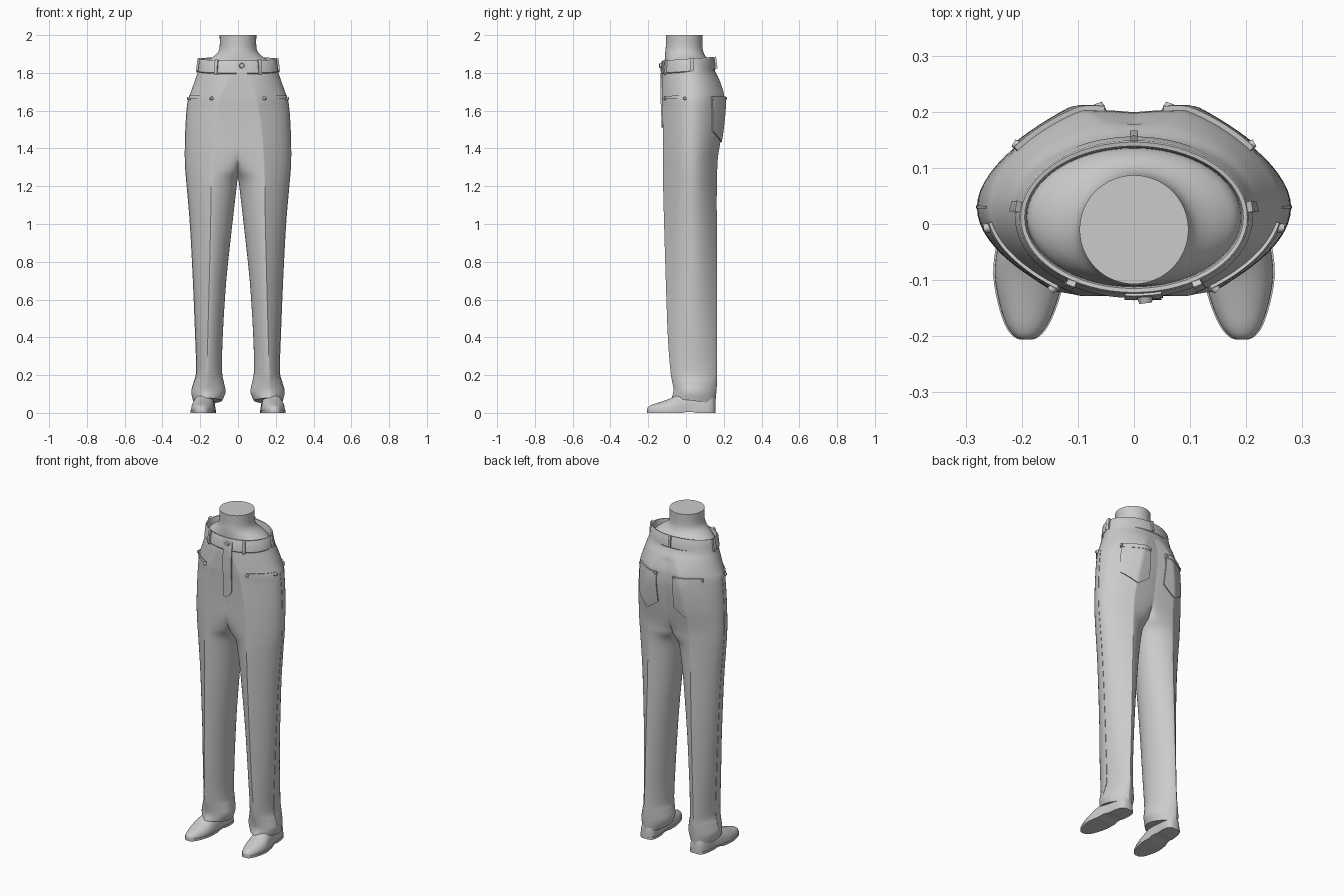
import bpy, bmesh, math
from mathutils import Vector
from mathutils.bvhtree import BVHTree

if "Cube" in bpy.data.objects:
    bpy.data.objects.remove(bpy.data.objects["Cube"])

grey = bpy.data.materials.new("plain grey")
grey.use_nodes = True
grey.diffuse_color = (0.6, 0.6, 0.6, 1)
grey.node_tree.nodes["Principled BSDF"].inputs["Base Color"].default_value = (0.6, 0.6, 0.6, 1)
SIDE_Y = 0.03  # depth of the side seams


def finish(name, bm, angle=40):
    """Turn a bmesh into a smooth-shaded grey object."""
    bmesh.ops.recalc_face_normals(bm, faces=bm.faces)
    mesh = bpy.data.meshes.new(name)
    bm.to_mesh(mesh)
    obj = bpy.data.objects.new(name, mesh)
    bpy.context.collection.objects.link(obj)
    mesh.materials.append(grey)
    bpy.ops.object.select_all(action='DESELECT')
    obj.select_set(True)
    bpy.context.view_layer.objects.active = obj
    bpy.ops.object.shade_smooth_by_angle(angle=math.radians(angle))


def loft(bm, rings, cap_start=False, cap_end=False):
    """Skin a list of closed rings of points."""
    rows = [[bm.verts.new(p) for p in ring] for ring in rings]
    n = len(rows[0])
    for a, b in zip(rows, rows[1:]):
        for i in range(n):
            j = (i + 1) % n
            bm.faces.new((a[i], a[j], b[j], b[i]))
    if cap_start:
        bm.faces.new(rows[0][::-1])
    if cap_end:
        bm.faces.new(rows[-1])


def spline(table, steps):
    """Catmull-Rom interpolation of table rows."""
    out = []
    for i in range(len(table) - 1):
        p = [table[max(0, min(len(table) - 1, i + d))] for d in (-1, 0, 1, 2)]
        for s in range(steps):
            t = s / steps
            out.append([b + t / 2 * (c - a + t * (2 * a - 5 * b + 4 * c - d + t * (3 * (b - c) + d - a)))
                        for a, b, c, d in zip(*p)])
    return out + [list(table[-1])]


def ellipse(cx, cy, rx, ry, z, n=64):
    return [(cx + rx * math.cos(2 * math.pi * i / n), cy + ry * math.sin(2 * math.pi * i / n), z)
            for i in range(n)]


# Trousers: height, outer x, inner x, crease x, front y, back y, inner roundness
PROFILE = [
    (.065, .238, .084, .168, -.076, .155, 1),
    (.11, .247, .066, .168, -.066, .160, 1),
    (.16, .234, .074, .167, -.072, .164, 1),
    (.22, .220, .084, .165, -.082, .165, 1),
    (.40, .225, .081, .160, -.096, .165, 1),
    (.70, .237, .062, .152, -.107, .165, 1),
    (1.0, .253, .030, .145, -.116, .163, 1),
    (1.2, .270, .007, .142, -.121, .163, .8),
    (1.28, .277, 0, .140, -.121, .165, .25),
    (1.36, .280, 0, .137, -.121, .170, .03),
    (1.48, .278, 0, .128, -.122, .190, .01),
    (1.60, .271, 0, .110, -.125, .203, 0),
    (1.66, .263, 0, .095, -.128, .203, 0),
    (1.70, .249, 0, .080, -.128, .198, 0),
    (1.76, .228, 0, .045, -.128, .178, 0),
    (1.81, .211, 0, .010, -.126, .154, 0),
    (1.86, .199, 0, 0, -.120, .145, 0),
]


def leg_ring(row, side, n=64):
    z, xo, xi, cx, yf, yb, k = row
    k = max(0, min(1, k))
    # Lens-shaped section pressed to a crease, rounder at hem and waist
    taper = 1 + max(0, min(1, .4 + z, (1.82 - z) * 5))
    pts = []
    for i in range(n):
        a = 2 * math.pi * i / n
        c, s = math.cos(a), math.sin(a)
        s = 0 if abs(s) < 1e-6 else s
        x = cx + (c ** taper * (xo - cx) if c > 0 else -abs(c) ** 1.35 * (cx - xi))
        power = k if c < -1e-6 else 1
        y = math.copysign(abs(s) ** power, s) if s else 0
        y = SIDE_Y + y * (yb - SIDE_Y if s > 0 else SIDE_Y - yf)
        if x < .004:
            x = 0
        if 1.3 < z < 1.75 and s > 0 and x < cx:   # seat dips at the centre seam
            y -= .005 * (1 - x / cx) ** 2
        drop = max(0, .16 - z) * 1.4         # hem hangs lower at the back
        pts.append((side * x, y, z - drop * (y - SIDE_Y)))
    return pts


bm = bmesh.new()
for side in (1, -1):
    loft(bm, [leg_ring(r, side) for r in spline(PROFILE, 5)], cap_start=True)
inner = [f for f in bm.faces if all(abs(v.co.x) < 1e-5 for v in f.verts)]
bmesh.ops.delete(bm, geom=inner, context='FACES')
bmesh.ops.remove_doubles(bm, verts=bm.verts, dist=.0004)
finish("trousers", bm, 35)
cloth = BVHTree.FromBMesh(bm)

# Waistband, slightly higher at the back
band = bmesh.new()
RIM = [(.208, 1.803), (.212, 1.808), (.205, 1.869), (.202, 1.874), (.195, 1.873), (.192, 1.865), (.190, 1.80)]
loft(band, [[(x, y, z + .07 * y) for x, y, z in ellipse(0, .012, r, r - .068, h)] for r, h in RIM])
finish("waistband", band)
belt = BVHTree.FromBMesh(band)

# Mannequin waist ending in a round stump
bm = bmesh.new()
WAIST = [(.194, .128, .012, 1.80), (.186, .124, .011, 1.84), (.160, .117, .006, 1.865),
         (.128, .107, -.004, 1.888), (.106, .101, -.009, 1.91), (.097, .097, -.01, 1.94), (.097, .097, -.01, 2.0)]
loft(bm, [ellipse(0, cy, rx, ry, z) for rx, ry, cy, z in spline(WAIST, 3)], cap_end=True)
finish("waist_stump", bm)


def patch(name, tree, az, top, bottom, thick, nu=10, nv=10):
    """Cloth plate wrapped on a surface between two azimuths (degrees)."""
    bm = bmesh.new()
    grid = []
    for i in range(nu + 1):
        u = i / nu
        a = math.radians(az[0] + (az[1] - az[0]) * u)
        d = Vector((math.cos(a), math.sin(a), 0))
        col = []
        for j in range(nv + 1):
            z = bottom(u) + (top - bottom(u)) * j / nv
            hit, normal = tree.ray_cast(Vector((0, SIDE_Y, z)) + d, -d)[:2]
            out = normal if normal.dot(d) > 0 else -normal
            col.append((hit + out * thick, hit - out * .003))
        grid.append(col)
    layers = [[[bm.verts.new(p[k]) for p in col] for col in grid] for k in (0, 1)]
    for g in layers:
        for i in range(nu):
            for j in range(nv):
                bm.faces.new((g[i][j], g[i + 1][j], g[i + 1][j + 1], g[i][j + 1]))
    edge = ([(i, 0) for i in range(nu)] + [(nu, j) for j in range(nv)]
            + [(i, nv) for i in range(nu, 0, -1)] + [(0, j) for j in range(nv, 0, -1)])
    o, b = layers
    for (i, j), (k, l) in zip(edge, edge[1:] + edge[:1]):
        bm.faces.new((o[i][j], o[k][l], b[k][l], b[i][j]))
    finish(name, bm, 35)


def stud(name, tree, az, z, radius, depth):
    """Round button or rivet lying on a surface."""
    a = math.radians(az)
    d = Vector((math.cos(a), math.sin(a), 0))
    hit = tree.ray_cast(Vector((0, SIDE_Y, z)) + d, -d)[0]
    bm = bmesh.new()
    bmesh.ops.create_cone(bm, cap_ends=True, segments=16, radius1=radius, radius2=radius * .7, depth=depth)
    bm.transform(d.to_track_quat('Z', 'Y').to_matrix().to_4x4())
    bmesh.ops.translate(bm, verts=bm.verts, vec=hit + d * depth * .4)
    finish(name, bm)


# Pockets, seams and belt loops on both sides
for side, label in ((1, "left"), (-1, "right")):
    def az(a, b):
        return (a, b) if side > 0 else (180 - a, 180 - b)
    patch("back_pocket_" + label, cloth, az(27, 72), 1.66,
          lambda u: 1.435 + .11 * abs(u - .5), .007, 20, 16)
    patch("back_pocket_hem_" + label, cloth, az(26, 73), 1.675, lambda u: 1.65, .009, 20, 2)
    patch("front_pocket_edge_" + label, cloth, az(-46, -6), 1.678, lambda u: 1.664, .006, 20, 2)
    patch("side_seam_" + label, cloth, az(-.5, .5), 1.66, lambda u: .12, .002, 2, 60)
    for spot in (-45, -8, 28, 71):
        stud("pocket_rivet_" + label, cloth, az(spot, 0)[0], 1.665, .010, .016)
    for spot, low, top in ((-50, 1.797, 1.866), (0, 1.81, 1.874)):
        patch("belt_loop_" + label, belt, az(spot - 2.5, spot + 2.5), top, lambda u: low, .011, 4, 8)
patch("belt_loop_back", belt, (87, 93), 1.881, lambda u: 1.822, .011, 4, 8)

# Fly flap with curved foot, waist tab and button
patch("fly_flap", cloth, (-93, -73), 1.81, lambda u: 1.51 + .04 * u ** 3, .007, 10, 24)
patch("waist_tab", belt, (-96, -72), 1.862, lambda u: 1.808, .005, 8, 4)
stud("waist_button", belt, -83, 1.838, .016, .016)

# Shoes: y, half width, centre x, top height
SHOE = [(-.206, .008, .192, .020), (-.200, .021, .192, .032), (-.18, .036, .191, .043), (-.14, .051, .189, .056),
        (-.09, .061, .187, .074), (-.04, .060, .183, .098), (.03, .052, .176, .115),
        (.10, .050, .170, .115), (.14, .040, .167, .10), (.155, .018, .166, .07)]
for side, label in ((1, "left"), (-1, "right")):
    stations = spline(SHOE, 3)
    bm = bmesh.new()
    rings = []
    for y, w, cx, top in stations:
        ring = []
        for i in range(25):
            a = math.pi * i / 24
            ring.append((side * (cx + w * math.cos(a)), y, .012 + (top - .012) * math.sin(a) ** .8))
        rings.append(ring)
    loft(bm, rings, True, True)
    finish("shoe_" + label, bm)
    # Sole with a low arch in front of the heel
    bm = bmesh.new()
    rings = []
    for y, w, cx, top in stations:
        w += .003
        low = .006 if 0 < y < .05 else 0
        rings.append([(side * (cx + sx * w), y, z) for sx, z in ((-1, low), (1, low), (1, .014), (-1, .014))])
    loft(bm, rings, True, True)
    finish("sole_" + label, bm)
